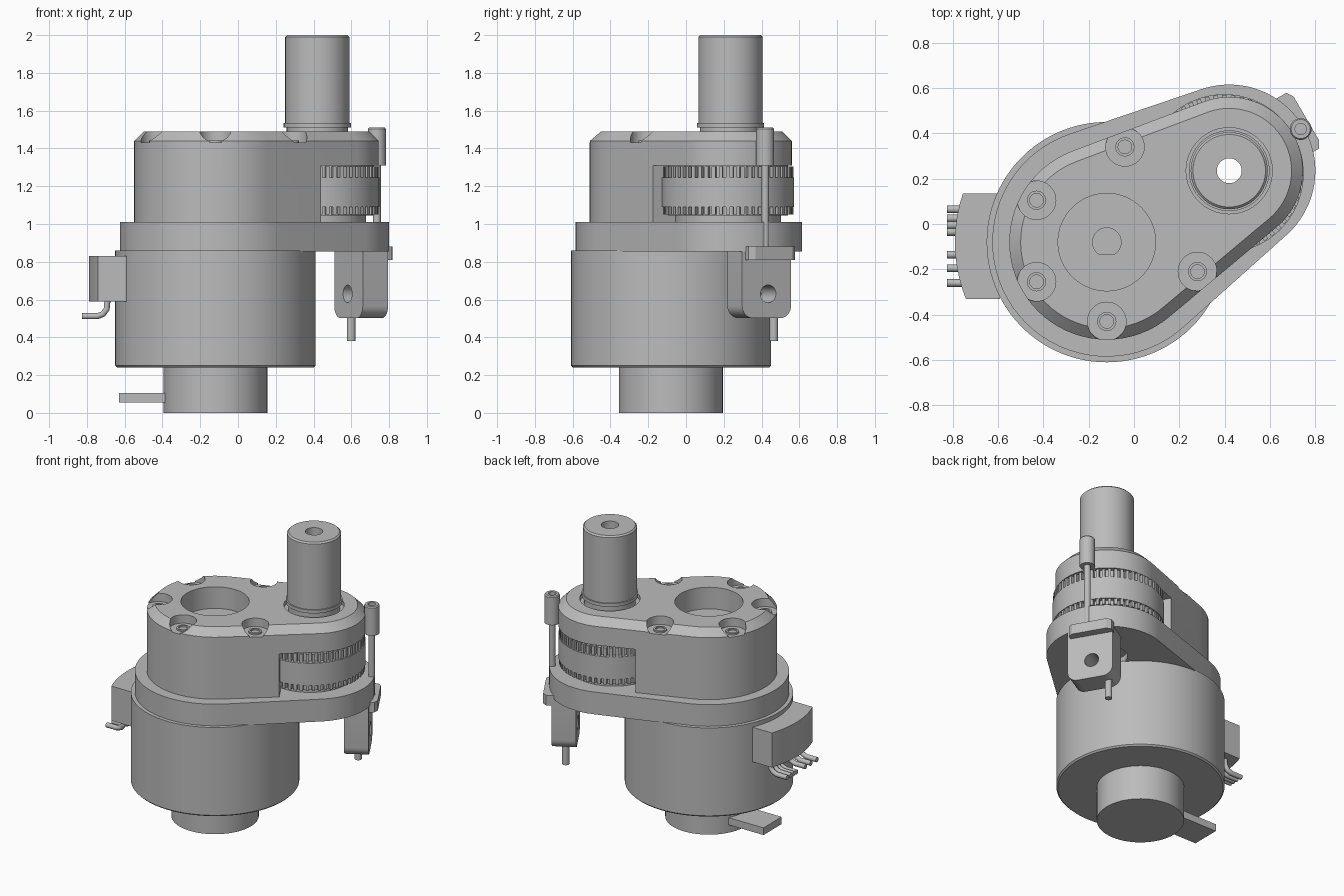
import bpy, bmesh, math
from mathutils import Vector, Matrix

if "Cube" in bpy.data.objects:
    bpy.data.objects.remove(bpy.data.objects["Cube"])

metal = bpy.data.materials.new("grey_metal")
metal.use_nodes = True
metal.diffuse_color = (0.5, 0.5, 0.5, 1)
metal.node_tree.nodes["Principled BSDF"].inputs["Base Color"].default_value = (0.5, 0.5, 0.5, 1)

MOTOR = Vector((-0.12, -0.08, 0))    # motor axis
SHAFT = Vector((0.42, 0.235, 0))     # output shaft axis
AXIS = SHAFT - MOTOR
ANGLE = math.atan2(AXIS.y, AXIS.x)
TIP = Matrix.Translation(SHAFT) @ Matrix.Rotation(ANGLE, 4, 'Z')   # local x points outward


def finish(name, bm, matrix=None):
    if matrix:
        bm.transform(matrix)
    bmesh.ops.recalc_face_normals(bm, faces=bm.faces)
    mesh = bpy.data.meshes.new(name)
    bm.to_mesh(mesh)
    bm.free()
    mesh.materials.append(metal)
    ob = bpy.data.objects.new(name, mesh)
    bpy.context.collection.objects.link(ob)
    return ob


def loft(name, rings, matrix=None):
    """Skin a stack of equal rings and cap both ends."""
    bm = bmesh.new()
    loops = [[bm.verts.new(p) for p in ring] for ring in rings]
    n = len(loops[0])
    for a, b in zip(loops, loops[1:]):
        for i in range(n):
            j = (i + 1) % n
            bm.faces.new((a[i], a[j], b[j], b[i]))
    bm.faces.new(loops[0])
    bm.faces.new(loops[-1])
    return finish(name, bm, matrix)


def lathe(name, profile, at, segments=64):
    """Solid of revolution from (radius, z) pairs."""
    turns = [2 * math.pi * i / segments for i in range(segments)]
    return loft(name, [[(at[0] + r * math.cos(t), at[1] + r * math.sin(t), z) for t in turns]
                       for r, z in profile])


def rod(name, at, r, z0, z1, segments=24):
    return lathe(name, [(r, z0), (r, z1)], at, segments)


def teardrop(ra, rb, z):
    """Outline wrapped round the motor axis and the shaft axis."""
    half = math.acos((ra - rb) / AXIS.length)
    pts = []
    for centre, r, start, end in ((SHAFT, rb, -half, half), (MOTOR, ra, half, 2 * math.pi - half)):
        for i in range(41):
            t = ANGLE + start + (end - start) * i / 40
            pts.append((centre.x + r * math.cos(t), centre.y + r * math.sin(t), z))
    return pts


def prism(name, outline, a, b, place, matrix=None):
    return loft(name, [[place(p, d) for p in outline] for d in (a, b)], matrix)


def upright(p, z):
    return (p[0], p[1], z)


def sideways(p, x):
    return (x, p[0], p[1])


def rect(x0, x1, y0, y1):
    return [(x0, y0), (x1, y0), (x1, y1), (x0, y1)]


def cut(ob, cutter):
    mod = ob.modifiers.new("cut", 'BOOLEAN')
    mod.operation = 'DIFFERENCE'
    mod.solver = 'EXACT'
    mod.object = cutter
    bpy.context.view_layer.objects.active = ob
    bpy.ops.object.modifier_apply(modifier=mod.name)
    bpy.data.objects.remove(cutter)


# motor can and rear cap
lathe("motor_can", [(0.52, 0.24), (0.53, 0.25), (0.53, 0.86)], MOTOR, 96)
rod("rear_cap", MOTOR, 0.275, 0, 0.26, 64)
prism("rear_tab", rect(-0.63, -0.3, -0.15, 0.05), 0.055, 0.105, upright)

# mounting flange
flange = loft("flange", [teardrop(0.505, 0.38, z) for z in (0.855, 1.01)])
cut(flange, rod("bearing_cutter", SHAFT, 0.13, 0.8, 0.9, 48))
cut(flange, rod("bore_cutter", SHAFT, 0.055, 0.8, 1.1, 32))

# gear housing with chamfered top
housing = loft("housing", [teardrop(0.43, 0.325, 1.005), teardrop(0.43, 0.325, 1.44),
                           teardrop(0.38, 0.275, 1.49)])
cut(housing, prism("window_cutter", rect(-0.19, 0.6, -0.6, 0.6), 0.9, 1.31, upright, TIP))
cut(housing, rod("well_cutter", MOTOR, 0.215, 1.34, 1.6, 64))
cut(housing, rod("seat_cutter", SHAFT, 0.19, 1.46, 1.6, 64))
cut(housing, rod("bore_cutter", SHAFT, 0.055, 0.9, 1.6, 32))
screws = [(-0.04, 0.34), (-0.43, 0.105), (-0.43, -0.255), (-0.12, -0.43), (0.28, -0.21)]
for at in screws:
    cut(housing, rod("pocket_cutter", at, 0.085, 1.432, 1.6, 40))
    screw = rod("housing_screw", at, 0.042, 1.42, 1.442)
    cut(screw, rod("socket_cutter", at, 0.03, 1.425, 1.5))

# motor shaft end inside the well, with a flat
pinion = rod("motor_shaft", MOTOR, 0.065, 1.33, 1.36, 32)
cut(pinion, prism("flat_cutter", rect(-0.3, 0.1, -0.2, -0.135), 1.3, 1.4, upright))

# output shaft
output = lathe("output_shaft", [(0.162, 1.44), (0.162, 1.512), (0.178, 1.512), (0.178, 1.535),
                                (0.17, 1.535), (0.17, 1.99), (0.16, 2.0)], SHAFT)
cut(output, rod("bore_cutter", SHAFT, 0.055, 1.3, 2.1, 32))

# toothed wheel seen through the window
wheel_at = TIP @ Vector((-0.025, 0, 0))
wheel = lathe("wheel", [(0.28, 1.0), (0.28, 1.045), (0.318, 1.045), (0.318, 1.09), (0.35, 1.09),
                        (0.35, 1.245), (0.318, 1.245), (0.318, 1.312)], wheel_at, 96)
cut(wheel, rod("bore_cutter", SHAFT, 0.055, 0.9, 1.4, 32))
teeth = bmesh.new()
COUNT = 56
for i in range(COUNT):
    turn = Matrix.Translation(wheel_at) @ Matrix.Rotation(2 * math.pi * i / COUNT, 4, 'Z')
    for z0, z1 in ((1.05, 1.095), (1.24, 1.305)):
        box = Matrix.Translation((0.328, 0, (z0 + z1) / 2)) @ Matrix.Diagonal((0.036, 0.02, z1 - z0, 1))
        bmesh.ops.create_cube(teeth, size=1, matrix=turn @ box)
finish("wheel_teeth", teeth)

# clamp bolt and its sleeve at the tip
bolt_at = TIP @ Vector((0.365, 0, 0))
sleeve = lathe("bolt_sleeve", [(0.048, 1.31), (0.048, 1.502), (0.042, 1.51)], bolt_at, 32)
cut(sleeve, rod("socket_cutter", bolt_at, 0.025, 1.46, 1.6))
rod("clamp_bolt", bolt_at, 0.021, 0.86, 1.33)

# bracket hanging under the tip
outline = [(-0.135, 0.86), (0.165, 0.86)]
for centre, start in ((0.1, 0), (-0.07, -90)):
    for i in range(9):
        t = math.radians(start - 90 * i / 8)
        outline.append((centre + 0.065 * math.cos(t), 0.567 + 0.065 * math.sin(t)))
bracket = prism("bracket", outline, 0.2, 0.355, sideways, TIP)
hole = [(0.025 + 0.047 * math.cos(i * math.pi / 16), 0.63 + 0.047 * math.sin(i * math.pi / 16))
        for i in range(32)]
cut(bracket, prism("hole_cutter", hole, 0.1, 0.5, sideways, TIP))
prism("bracket_plate", [(0.34, -0.115), (0.39, -0.115), (0.41, -0.085), (0.41, 0.14),
                        (0.39, 0.17), (0.34, 0.17)], 0.81, 0.88, upright, TIP)
rod("bracket_pin", TIP @ Vector((0.27, 0.108, 0)), 0.023, 0.38, 0.54)

# curved connector block on the motor side
block = [(-0.59, -0.33), (-0.59, 0.135)]
for i in range(13):
    y = 0.135 - 0.465 * i / 12
    block.append((MOTOR.x - math.sqrt(0.67 ** 2 - (y - MOTOR.y) ** 2), y))
prism("connector", block, 0.59, 0.83, upright)

# bent connector wires
curve = bpy.data.curves.new("wires", 'CURVE')
curve.dimensions = '3D'
curve.bevel_depth = 0.017
curve.bevel_resolution = 3
curve.use_fill_caps = True
for y in (0.065, 0.025, -0.005, -0.035, -0.135, -0.195, -0.26):
    path = [(-0.825, 0.512), (-0.745, 0.512), (-0.715, 0.523), (-0.695, 0.55), (-0.69, 0.61)]
    spline = curve.splines.new('POLY')
    spline.points.add(len(path) - 1)
    for point, (x, z) in zip(spline.points, path):
        point.co = (x, y, z, 1)
curve.materials.append(metal)
wires = bpy.data.objects.new("connector_wires", curve)
bpy.context.collection.objects.link(wires)

# smooth round walls, keep edges crisp
bpy.ops.object.select_all(action='DESELECT')
for ob in bpy.context.collection.objects:
    if ob.type == 'MESH' and metal.name in ob.data.materials:
        ob.select_set(True)
        bpy.context.view_layer.objects.active = ob
bpy.ops.object.shade_smooth_by_angle(angle=math.radians(30))
